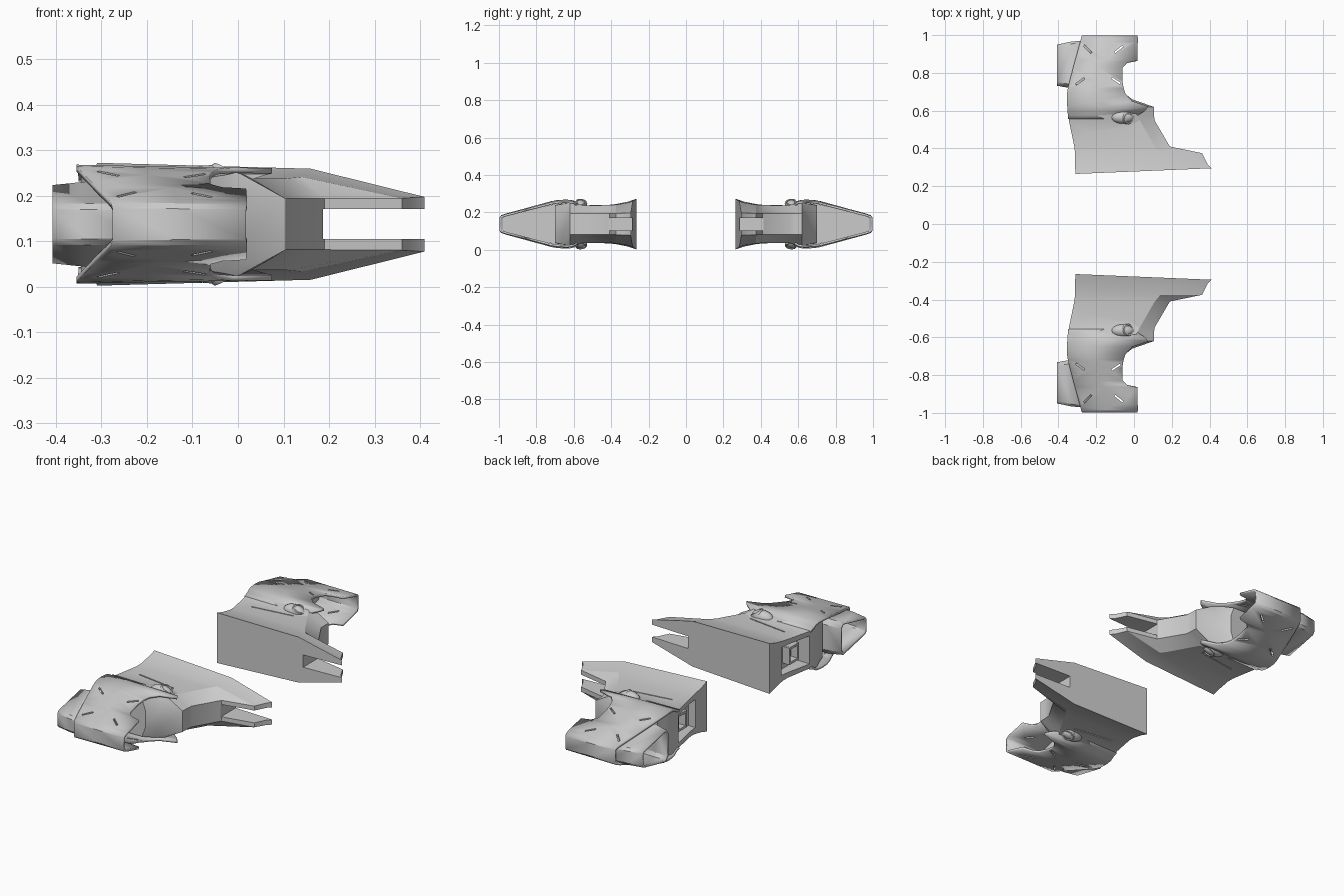
import bpy, bmesh, math
from mathutils import Matrix, Vector

if "Cube" in bpy.data.objects:
    bpy.data.objects.remove(bpy.data.objects["Cube"])

ZC = 0.1375  # height of the horizontal symmetry plane


def make(name, bm, flip_z=False, helper=False):
    bmesh.ops.recalc_face_normals(bm, faces=bm.faces)
    me = bpy.data.meshes.new(name)
    bm.to_mesh(me)
    bm.free()
    ob = bpy.data.objects.new(name, me)
    bpy.context.collection.objects.link(ob)
    ob.location.z = ZC
    if helper:
        ob.hide_render = True
        ob.hide_viewport = True
        ob.display_type = 'WIRE'
    return ob


def shade(ob, angle=28):
    bpy.ops.object.select_all(action='DESELECT')
    bpy.context.view_layer.objects.active = ob
    ob.select_set(True)
    bpy.ops.object.shade_smooth_by_angle(angle=math.radians(angle))


def mirror(ob, z=False):
    m = ob.modifiers.new("mirror", 'MIRROR')
    m.use_axis = (False, True, z)
    m.use_mirror_merge = False


def solidify(ob, t):
    m = ob.modifiers.new("wall", 'SOLIDIFY')
    m.thickness = t
    m.offset = -1


def cut(ob, cutter):
    m = ob.modifiers.new("cut", 'BOOLEAN')
    m.operation = 'DIFFERENCE'
    m.solver = 'EXACT'
    m.object = cutter


def loft(rings, closed=True, caps=True):
    bm = bmesh.new()
    vs = [[bm.verts.new(p) for p in r] for r in rings]
    n = len(vs[0])
    for a, b in zip(vs, vs[1:]):
        for i in range(n if closed else n - 1):
            j = (i + 1) % n
            bm.faces.new((a[i], a[j], b[j], b[i]))
    if caps:
        bm.faces.new(vs[0])
        bm.faces.new(vs[-1])
    return bm


def box(bm, c, s, rot=0):
    bmesh.ops.create_cube(bm, size=1, matrix=Matrix.Translation(c)
                          @ Matrix.Rotation(rot, 4, 'Z') @ Matrix.Diagonal((*s, 1)))


# Inner body: flat plate at the inside, waisted, ending in a wedge inside the pod
# y, left x, left half height, shoulder x, shoulder half height, tip x, tip half height
stations = [
    (0.265, -0.31, .135, 0.16, .122, 0.41, .060),
    (0.315, -0.312, .119, 0.155, .113, 0.39, .059),
    (0.375, -0.312, .107, 0.14, .104, 0.36, .057),
    (0.41, -0.316, .103, 0.11, .101, 0.19, .056),
    (0.55, -0.345, .100, 0.03, .100, 0.108, .056),
    (0.585, -0.345, .112, 0.01, .112, 0.106, .056),
    (0.62, -0.345, .114, 0.00, .114, 0.105, .056),
    (0.66, -0.33, .110, -0.03, .108, -0.01, .050),
    (0.70, -0.32, .103, -0.08, .100, -0.06, .045),
]
rings = []
for k, (y, x0, h0, x1, h1, x2, h2) in enumerate(stations):
    up = [(x0, h0), (x1, h1), (x2, h2)]
    sh = 0.03 if k == 0 else 0
    rings.append([(x, y + sh * (x + .31) / .72, z)
                  for x, z in up + [(x, -z) for x, z in reversed(up)]])
body = make("inner_body", loft(rings))

# Cutters: fork slot, rear recess, thin panel grooves
bm = bmesh.new()
box(bm, (0.337, 0.30, 0), (0.30, 0.3, 0.066))
fork = make("fork_cutter", bm, helper=True)
bm = bmesh.new()
box(bm, (-0.34, 0.46, 0), (0.14, 0.19, 0.15))
recess = make("recess_cutter", bm, helper=True)
bm = bmesh.new()
for z in (-.105, .105):
    box(bm, (-0.14, 0.492, z), (0.23, 0.006, 0.022), math.radians(8))
groove = make("groove_cutter", bm, helper=True)
for c in (fork, recess, groove):
    cut(body, c)
shade(body)
mirror(body)

# Small frame in the rear recess
bm = bmesh.new()
box(bm, (-0.285, 0.44, 0), (0.05, 0.012, 0.09))
box(bm, (-0.285, 0.51, 0), (0.05, 0.012, 0.09))
for z in (-.04, .04):
    box(bm, (-0.285, 0.475, z), (0.05, 0.06, 0.012))
mirror(make("recess_frame", bm))

# Outer pod shell: C-shaped sheet, open at both x ends; y, left x, right x, half height
shell = [
    (0.555, -0.350, 0.00, .102), (0.575, -0.350, 0.02, .108),
    (0.60, -0.352, 0.06, .122), (0.622, -0.353, 0.075, .126),
    (0.65, -0.355, -0.01, .127), (0.69, -0.355, -0.045, .124),
    (0.72, -0.350, -0.055, .119), (0.76, -0.340, -0.062, .108),
    (0.83, -0.322, -0.060, .090), (0.855, -0.315, -0.035, .083),
    (0.866, -0.312, 0.018, .080), (0.965, -0.285, 0.020, .054),
    (0.988, -0.279, 0.020, .046), (0.998, -0.276, 0.018, .034),
]
prof = [(y, a, b, h) for y, a, b, h in shell]
prof += [(y, a, b, -h) for y, a, b, h in reversed(shell)]
rings = [[(a, y, z * 1.03), ((a + b) / 2, y, z), (b, y, z * .98)]
         for y, a, b, z in prof]
pod = make("pod_shell", loft(rings, closed=False, caps=False))
# Make sure the sheet faces outward before it is given thickness
end = max(pod.data.polygons, key=lambda p: p.center.y)
if end.normal.y < 0:
    pod.data.flip_normals()
solidify(pod, 0.012)

# Vent slots cut through the shell
bm = bmesh.new()
for x, y, a in ((-0.245, 0.925, -45), (-0.08, 0.925, 38),
                (-0.285, 0.755, 35), (-0.095, 0.758, -33)):
    box(bm, (x, y, 0), (0.055, 0.009, 0.4), math.radians(a))
cut(pod, make("vent_cutter", bm, helper=True))
shade(pod)
mirror(pod)

# Rear nozzle: tapered hollow frame
def nozzle_ring(x, y0, y1, h0, h1):
    p = [(y0, h0 * .72), (y0 + .02, h0), (y1 - .012, h1), (y1, h1 * .7)]
    return [(x, y, z) for y, z in p + [(y, -z) for y, z in reversed(p)]]


bm = loft([nozzle_ring(-0.408, 0.732, 0.95, .086, .046),
           nozzle_ring(-0.33, 0.718, 0.966, .094, .046),
           nozzle_ring(-0.22, 0.715, 0.975, .094, .044)], caps=False)
noz = make("rear_nozzle", bm)
solidify(noz, 0.012)
shade(noz)
mirror(noz)

# Bulkhead closing the pod inside
mirror(make("pod_bulkhead", loft([nozzle_ring(-0.225, 0.66, 0.98, .112, .046),
                                  nozzle_ring(-0.205, 0.66, 0.98, .112, .046)])))

# Round lamps: tilted hollow tubes with a streamlined fairing, above and below
axis = Vector((0.5, -0.12, 0.86)).normalized()
frame = Matrix.Translation((-0.028, 0.56, 0.117)) @ axis.to_track_quat('Z', 'Y').to_matrix().to_4x4()
N = 20
rings = []
for r, z in ((.034, -.045), (.033, -.004), (.030, .003), (.023, .003), (.020, -.014), (.012, -.02)):
    rings.append([frame @ Vector((r * math.cos(t), r * math.sin(t), z))
                  for t in (2 * math.pi * i / N for i in range(N))])
lamp = make("lamp", loft(rings))
shade(lamp)
mirror(lamp, True)

bm = bmesh.new()
bmesh.ops.create_uvsphere(bm, u_segments=20, v_segments=10, radius=1,
                          matrix=Matrix.Translation((-0.06, 0.565, 0.098))
                          @ Matrix.Diagonal((0.06, 0.034, 0.032, 1)))
fairing = make("lamp_fairing", bm)
shade(fairing)
mirror(fairing, True)
